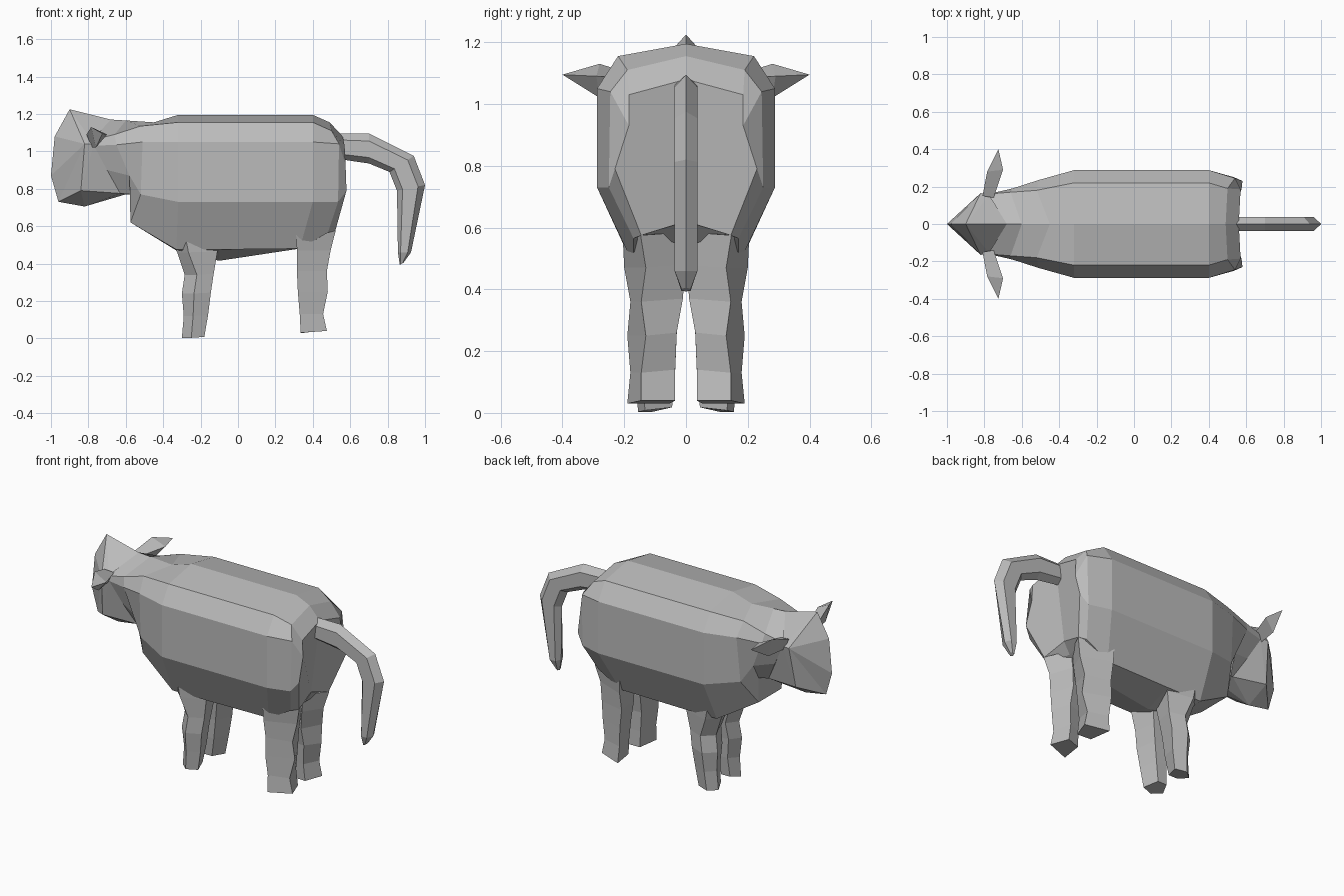
import bpy, bmesh

if "Cube" in bpy.data.objects:
    bpy.data.objects.remove(bpy.data.objects["Cube"])

grey = bpy.data.materials.new("plain_grey")
grey.diffuse_color = (0.5, 0.5, 0.5, 1)
grey.use_nodes = True
grey.node_tree.nodes["Principled BSDF"].inputs["Base Color"].default_value = grey.diffuse_color


def build(name, verts, faces, mirror=True):
    """Flat-shaded mesh, optionally mirrored across the y = 0 plane."""
    mesh = bpy.data.meshes.new(name)
    mesh.from_pydata(verts, [], faces)
    bm = bmesh.new()
    bm.from_mesh(mesh)
    if mirror:
        geom = bm.verts[:] + bm.edges[:] + bm.faces[:]
        bmesh.ops.mirror(bm, geom=geom, axis='Y', merge_dist=0.0005)
    bmesh.ops.dissolve_degenerate(bm, dist=0.0005, edges=bm.edges[:])
    bmesh.ops.recalc_face_normals(bm, faces=bm.faces[:])
    bm.to_mesh(mesh)
    bm.free()
    mesh.materials.append(grey)
    obj = bpy.data.objects.new(name, mesh)
    bpy.context.collection.objects.link(obj)
    return obj


def loft(name, rings, closed=True, mirror=True):
    """Join rings of equal point count with quads and cap both ends."""
    n = len(rings[0])
    verts = [p for ring in rings for p in ring]
    faces = []
    for r in range(len(rings) - 1):
        for i in range(n if closed else n - 1):
            j = (i + 1) % n
            a, b = r * n, (r + 1) * n
            faces.append((a + i, a + j, b + j, b + i))
    faces.append(tuple(range(n)))
    faces.append(tuple(range((len(rings) - 1) * n, len(rings) * n)))
    return build(name, verts, faces, mirror)


def barrel(x, belly_x, belly_z, keel_z):
    """Half section of the trunk: spine, shoulder, flank, side, belly, keel."""
    return [(x, 0, 1.195), (x, 0.22, 1.155), (x, 0.288, 1.05),
            (x, 0.288, 0.73), (belly_x, 0.17, belly_z), (belly_x, 0, keel_z)]


# Trunk from neck to rump
loft("body", [
    [(-.68, 0, 1.17), (-.78, .16, 1.06), (-.77, .16, 1.03),
     (-.70, .13, .90), (-.63, .09, .775), (-.62, 0, .77)],
    [(-.60, 0, 1.165), (-.66, .17, 1.09), (-.65, .19, 1.035),
     (-.58, .17, .87), (-.575, .11, .77), (-.575, 0, .77)],
    [(-.45, 0, 1.155), (-.52, .18, 1.135), (-.51, .235, 1.05),
     (-.52, .21, .77), (-.575, .11, .62), (-.575, 0, .62)],
    barrel(-.32, -.33, .475, .47),
    barrel(-.10, -.10, .475, .415),
    barrel(.40, .33, .48, .48),
    [(.49, 0, 1.155), (.50, .19, 1.11), (.54, .245, 1.04),
     (.535, .25, .73), (.48, .17, .565), (.46, 0, .55)],
    [(.56, 0, 1.08), (.57, .185, 1.03), (.575, .185, .93),
     (.58, .23, .79), (.52, .145, .575), (.50, 0, .62)],
], closed=False)

# Wedge-shaped head: centre ridge points, then cheek, jaw side and nape
head = [(-.90, 0, 1.225), (-.98, 0, 1.08), (-1, 0, .87), (-.96, 0, .73),
        (-.82, 0, .705), (-.60, 0, .77), (-.68, 0, 1.17),
        (-.82, .165, 1.04), (-.84, .125, .79), (-.77, .16, 1.04),
        (-.63, .09, .775)]
build("head", head, [(0, 1, 7), (1, 2, 7), (2, 3, 7), (3, 8, 7), (3, 4, 8),
                     (4, 5, 10), (4, 10, 8), (7, 8, 9), (8, 10, 9),
                     (0, 7, 9), (0, 9, 6)])

# Leaf-shaped ears
tip = (-.725, .40, 1.095)
loft("ears", [[(-.81, .15, 1.09), (-.75, .14, 1.08), (-.78, .15, 1.02)],
              [(-.785, .28, 1.13), (-.70, .29, 1.09), (-.76, .28, 1.02)],
              [tip, tip, tip]])


def leg_ring(z, front, back, outer, ridge, inner, tilt=0.0):
    """Four-cornered leg section with its rear corner towards the outside."""
    mid = (front + back) / 2
    return [(front, outer, z), (back, ridge, z + tilt),
            (mid + 0.03, inner, z + 0.01), (front + 0.02, inner + 0.02, z)]


# Hind legs
loft("hind_legs", [
    leg_ring(.575, .31, .522, .205, .147, .005),
    leg_ring(.47, .315, .495, .20, .13, .003),
    leg_ring(.36, .315, .475, .18, .145, .01),
    leg_ring(.25, .32, .48, .19, .13, .03),
    leg_ring(.13, .33, .455, .18, .145, .035),
    leg_ring(.03, .335, .475, .19, .145, .035, .01),
])


def front_ring(z, x0, x1, x2, outer, inner):
    """Front leg section: leading, outer, trailing and two inner corners."""
    return [(x0, outer * .6 + inner * .4, z), (x1, outer, z),
            (x2, outer * .8 + inner * .2, z + .005),
            (x2 - .03, inner, z + .015), (x0 + .03, inner, z + .015)]


# Front legs
loft("front_legs", [
    front_ring(.54, -.38, -.28, -.06, .19, .005),
    front_ring(.46, -.325, -.265, -.11, .19, .008),
    front_ring(.34, -.285, -.22, -.13, .175, .02),
    front_ring(.24, -.30, -.235, -.145, .18, .03),
    front_ring(.12, -.29, -.24, -.16, .165, .035),
    front_ring(.003, -.30, -.25, -.18, .155, .045),
])

# Drooping tail: outer and inner edge pairs along its length
tail = [((.53, 1.095), (.53, .96)), ((.70, 1.095), (.70, .935)),
        ((.94, .975), (.81, .89)), ((1.0, .82), (.85, .79)),
        ((.925, .46), (.855, .46)), ((.885, .405), (.865, .393))]


def tail_ring(outer, inner, width):
    def at(t, y):
        return (outer[0] + (inner[0] - outer[0]) * t, y,
                outer[1] + (inner[1] - outer[1]) * t)
    return [at(0, 0), at(.25, width), at(.8, width),
            at(1, 0), at(.8, -width), at(.25, -width)]


loft("tail", [tail_ring(o, i, .015 if k == 5 else .037)
              for k, (o, i) in enumerate(tail)], mirror=False)
